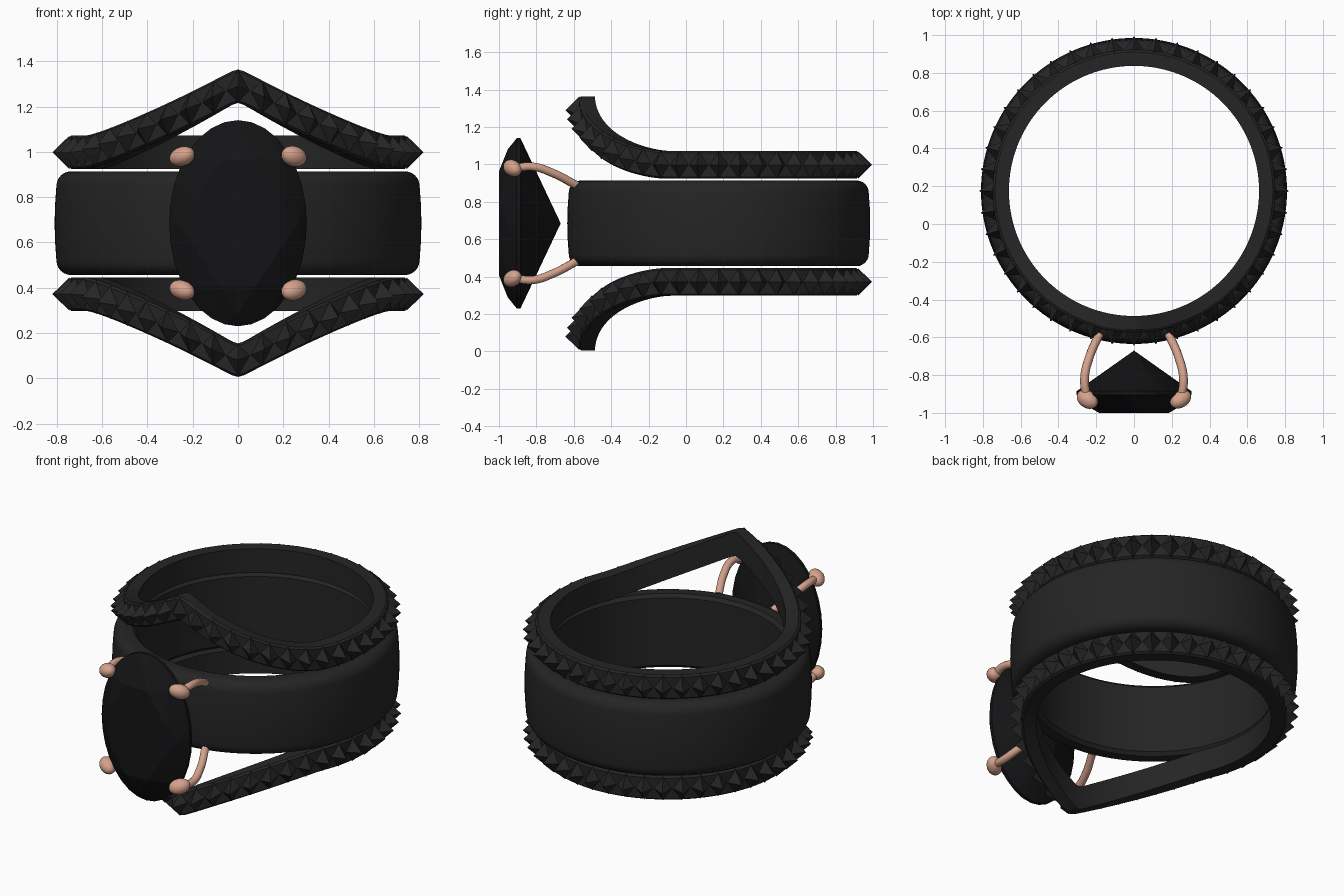
import bpy, bmesh
from math import sin, cos, pi, sqrt
from mathutils import Vector

if "Cube" in bpy.data.objects:
    bpy.data.objects.remove(bpy.data.objects["Cube"])

CY, CZ = 0.175, 0.685   # ring axis position, mid height


def material(name, rgb):
    m = bpy.data.materials.new(name)
    m.diffuse_color = (*rgb, 1)
    m.use_nodes = True
    m.node_tree.nodes["Principled BSDF"].inputs["Base Color"].default_value = m.diffuse_color
    return m


dark = material("dark_metal", (0.018, 0.018, 0.019))
stone = material("black_stone", (0.007, 0.007, 0.008))
copper = material("rose_metal", (0.66, 0.36, 0.26))


def finish(name, bm, mat, smooth=True):
    bmesh.ops.recalc_face_normals(bm, faces=bm.faces[:])
    me = bpy.data.meshes.new(name)
    bm.to_mesh(me)
    bm.free()
    me.materials.append(mat)
    ob = bpy.data.objects.new(name, me)
    bpy.context.collection.objects.link(ob)
    if smooth:
        bpy.ops.object.select_all(action='DESELECT')
        ob.select_set(True)
        bpy.context.view_layer.objects.active = ob
        bpy.ops.object.shade_smooth_by_angle(angle=0.6)
    return ob


def polar(t, r, z):
    # t = 0 is the front of the ring
    return (r * sin(t), CY - r * cos(t), z)


def ring(bm, profile, n, offset=lambda t: 0):
    # sweep a closed (radius, height) profile round the ring axis
    loops = []
    for i in range(n):
        t = 2 * pi * i / n
        loops.append([bm.verts.new(polar(t, r, z + offset(t))) for r, z in profile])
    k = len(profile)
    for i in range(n):
        a, b = loops[i], loops[(i + 1) % n]
        for j in range(k):
            bm.faces.new((a[j], b[j], b[(j + 1) % k], a[(j + 1) % k]))


# Plain centre band with rounded outer corners
half, R, c = 0.229, 0.802, 0.065
profile = [(0.675, CZ - half + 0.02), (0.695, CZ - half)]
profile += [(R - c + c * sin(a), CZ - half + c - c * cos(a)) for a in [i * pi / 12 for i in range(7)]]
profile += [(R + 0.006, CZ - 0.08), (R + 0.008, CZ), (R + 0.006, CZ + 0.08)]
profile += [(R - c + c * cos(a), CZ + half - c + c * sin(a)) for a in [i * pi / 12 for i in range(7)]]
profile += [(0.695, CZ + half), (0.675, CZ + half - 0.02)]
bm = bmesh.new()
ring(bm, profile, 128)
finish("centre_band", bm, dark)


# Outer bands, swept to a peak at the front
def peak(t):
    t = abs((t + pi) % (2 * pi) - pi)
    t = sqrt(t * t + 0.0006)
    return 0.302 * max(0, 1 - t / 1.17) ** 1.6


for name, s in (("upper", 1), ("lower", -1)):
    zc, h = CZ + s * 0.313, 0.074
    off = lambda t: s * peak(t)
    bm = bmesh.new()
    ring(bm, [(0.662, zc - h), (0.735, zc - h), (0.748, zc - h + 0.01),
              (0.748, zc + h - 0.01), (0.735, zc + h), (0.662, zc + h)], 176, off)
    finish(name + "_band", bm, dark)

    # Row of diamond-shaped pyramid studs
    bm = bmesh.new()
    n = 44
    d = pi / n
    for i in range(n):
        t = 2 * pi * i / n
        tip = bm.verts.new(polar(t, 0.82, zc + off(t)))
        base = [bm.verts.new(polar(a, 0.744, zc + off(a) + dz))
                for a, dz in ((t - d, 0), (t, -h), (t + d, 0), (t, h))]
        for j in range(4):
            bm.faces.new((tip, base[j], base[(j + 1) % 4]))
        bm.faces.new(base)
    finish(name + "_studs", bm, dark, smooth=False)

# Faceted oval gem, culet pointing back to the band
bm = bmesh.new()


def oval(n, f, y, shift=0.0):
    for i in range(n):
        a = 2 * pi * (i + shift) / n
        bm.verts.new((0.304 * f * cos(a), y, CZ + 0.455 * f * sin(a)))


oval(8, 0.66, -1.0, 0.5)
oval(8, 0.87, -0.953)
oval(32, 1.0, -0.905)
oval(32, 1.0, -0.885)
oval(8, 0.42, -0.755, 0.5)
bm.verts.new((0, -0.67, CZ))
bmesh.ops.convex_hull(bm, input=bm.verts[:])
finish("oval_gem", bm, stone, smooth=False)

# Four curved prongs with bead tips
for sx in (-1, 1):
    for sz in (-1, 1):
        label = ("right" if sx > 0 else "left") + ("_upper" if sz > 0 else "_lower")
        cu = bpy.data.curves.new("prong_" + label, 'CURVE')
        cu.dimensions = '3D'
        cu.bevel_depth = 0.023
        cu.bevel_resolution = 3
        cu.use_fill_caps = True
        sp = cu.splines.new('BEZIER')
        pts = [(0.25, -0.925, 0.293), (0.262, -0.82, 0.303), (0.238, -0.71, 0.268), (0.185, -0.585, 0.203)]
        sp.bezier_points.add(len(pts) - 1)
        for p, (x, y, z) in zip(sp.bezier_points, pts):
            p.co = (sx * x, y, CZ + sz * z)
            p.handle_left_type = p.handle_right_type = 'AUTO'
        cu.materials.append(copper)
        bpy.context.collection.objects.link(bpy.data.objects.new("prong_" + label, cu))

        bm = bmesh.new()
        bmesh.ops.create_uvsphere(bm, u_segments=20, v_segments=12, radius=1)
        bead = finish("bead_" + label, bm, copper)
        bead.scale = (0.062, 0.046, 0.042)
        bead.location = (sx * 0.247, -0.928, CZ + sz * 0.295)
        # long axis leans forward and in over the gem
        bead.rotation_mode = 'QUATERNION'
        bead.rotation_quaternion = Vector((1, 0, 0)).rotation_difference(Vector((-sx * 0.8, -0.55, sz * 0.3)))
